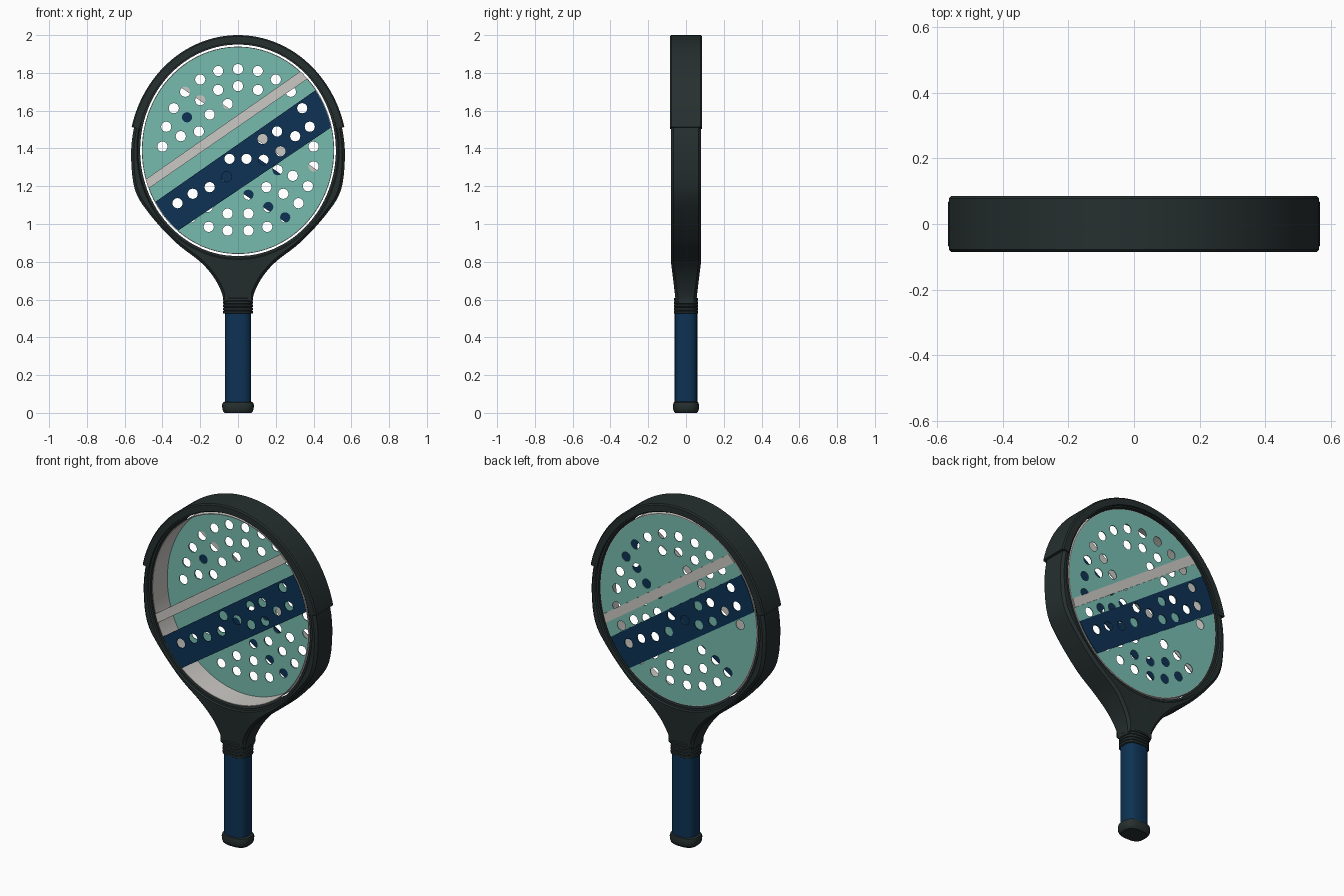
import bpy, bmesh
from math import sin, cos, pi, radians, atan2, copysign
from mathutils import Vector, Matrix

if "Cube" in bpy.data.objects:
    bpy.data.objects.remove(bpy.data.objects["Cube"])


def material(name, rgb):
    m = bpy.data.materials.new(name)
    m.use_nodes = True
    m.diffuse_color = (*rgb, 1)
    m.node_tree.nodes["Principled BSDF"].inputs["Base Color"].default_value = (*rgb, 1)
    return m


BLACK = material("charcoal green", (0.019, 0.028, 0.028))
TEAL = material("sea teal", (0.18, 0.50, 0.43))
NAVY = material("deep navy", (0.004, 0.032, 0.088))
GREY = material("warm light grey", (0.60, 0.58, 0.55))


def add_object(name, mesh, mat, smooth=True):
    obj = bpy.data.objects.new(name, mesh)
    bpy.context.scene.collection.objects.link(obj)
    mesh.materials.clear()
    mesh.materials.append(mat)
    if smooth:
        bpy.ops.object.select_all(action='DESELECT')
        obj.select_set(True)
        bpy.context.view_layer.objects.active = obj
        bpy.ops.object.shade_smooth_by_angle(angle=radians(35))
    return obj


def loft(name, rings, mat, loop=False):
    """Skin closed rings in order; loop them back or cap both ends."""
    bm = bmesh.new()
    rows = [[bm.verts.new(p) for p in ring] for ring in rings]
    n = len(rows[0])
    pairs = list(zip(rows, rows[1:])) + ([(rows[-1], rows[0])] if loop else [])
    for a, b in pairs:
        for i in range(n):
            j = (i + 1) % n
            bm.faces.new((a[i], a[j], b[j], b[i]))
    if not loop:
        bm.faces.new(rows[0])
        bm.faces.new(rows[-1])
    bmesh.ops.recalc_face_normals(bm, faces=bm.faces)
    mesh = bpy.data.meshes.new(name)
    bm.to_mesh(mesh)
    bm.free()
    return add_object(name, mesh, mat)


def sheet(name, outlines, y, mat):
    """Thin upright plate; outlines inside the first one become holes."""
    cu = bpy.data.curves.new(name, 'CURVE')
    cu.dimensions, cu.fill_mode, cu.extrude = '2D', 'BOTH', 0.002
    for pts in outlines:
        sp = cu.splines.new('POLY')
        sp.points.add(len(pts) - 1)
        for p, (x, z) in zip(sp.points, pts):
            p.co = (x, z, 0, 1)
        sp.use_cyclic_u = True
    tmp = bpy.data.objects.new(name + " outline", cu)
    bpy.context.scene.collection.objects.link(tmp)
    deps = bpy.context.evaluated_depsgraph_get()
    mesh = bpy.data.meshes.new_from_object(tmp.evaluated_get(deps))
    bpy.data.objects.remove(tmp)
    mesh.transform(Matrix.Translation((0, y, 0)) @ Matrix.Rotation(pi / 2, 4, 'X'))
    return add_object(name, mesh, mat, smooth=False)


# Head proportions
FACE_Z, FACE_A, FACE_B = 1.39, 0.505, 0.545
RIM_A, RIM_B = 0.518, 0.56
OUT_Z, OUT_A, OUT_B = 1.365, 0.566, 0.62


def ellipse(cz, a, b, deg):
    return Vector((a * cos(radians(deg)), cz + b * sin(radians(deg))))


def catmull(p, steps):
    out = []
    for a, b, c, d in zip(p, p[1:], p[2:], p[3:]):
        for k in range(steps):
            t = k / steps
            out.append(0.5 * (2 * b + (c - a) * t + (2 * a - 5 * b + 4 * c - d) * t * t
                              + (3 * b - a - 3 * c + d) * t ** 3))
    return out


# Teardrop frame, swept around the head and down into the neck
throat = [Vector(p) for p in ((.55, 1.51), (.566, 1.365), (.545, 1.18), (.466, 1.05),
                              (.333, .905), (.2, .80), (.13, .72), (.088, .64),
                              (.076, .58), (.074, .52))]
right = [ellipse(OUT_Z, OUT_A, OUT_B, d) for d in range(87, 0, -3)]
right += catmull(throat, 5) + [throat[-2]]
left = [Vector((-p.x, p.y)) for p in reversed(right)]
outline = [Vector((0, OUT_Z + OUT_B))] + right + [Vector((0, .58))] + left


def half_depth(z):
    t = min(max((z - 0.60) / 0.19, 0), 1)
    return 0.055 + 0.025 * t


stations = []
for i, p in enumerate(outline):
    tangent = (outline[(i + 1) % len(outline)] - outline[i - 1]).normalized()
    normal = Vector((-tangent.y, tangent.x))          # points away from the head centre
    ang = atan2((p.y - FACE_Z) / RIM_B, p.x / RIM_A)
    inner = Vector((RIM_A * cos(ang), FACE_Z + RIM_B * sin(ang)))
    out_dir = (inner - Vector((0, FACE_Z))).normalized()
    lip, crest = inner + out_dir * 0.012, inner + out_dir * 0.018
    bevel = p - normal * 0.014
    d = half_depth(p.y)
    half = [(inner, .072), (lip, .072), (crest, .08), (bevel, d), (p, d - .014)]
    ring = [(q.x, -y, q.y) for q, y in half]
    ring += [(q.x, y, q.y) for q, y in reversed(half)]
    stations.append(ring)
loft("paddle_frame", stations, BLACK, loop=True)

# Edge guard wrapped over the top of the frame
guard_half = [(-.028, .085), (.008, .085), (.015, .078)]
guard_section = [(o, -y) for o, y in guard_half] + [(o, y) for o, y in reversed(guard_half)]
guard = []
for k in range(61):
    deg = 13.5 + 153 * k / 60
    guard.append([(q.x, y, q.y) for o, y in guard_section
                  for q in [ellipse(OUT_Z, OUT_A + o - .002, OUT_B + o, deg)]])
loft("edge_guard", guard, BLACK)

# Pale core wall between the front and back of the head
wall = []
for deg in range(0, 360, 4):
    wall.append([(q.x, y, q.y) for o, y in ((0, -.07), (.004, -.07), (.004, .07), (0, .07))
                 for q in [ellipse(FACE_Z, FACE_A + o, FACE_B + o, deg)]])
loft("core_wall", wall, GREY, loop=True)

# Hole layout: mirrored pairs, one-sided holes and those shared with the band
paired = [(.105, 1.81), (.2, 1.765), (.28, 1.70), (.34, 1.613), (.38, 1.515), (.4, 1.41),
          (.32, 1.11), (.25, 1.035), (.155, .985), (.055, .965), (.105, 1.71),
          (.27, 1.565), (.303, 1.465), (.24, 1.16), (.16, 1.09), (.055, 1.055),
          (.207, 1.49), (.15, 1.195), (.045, 1.345)]
single = [(0, 1.82), (0, 1.73), (-.2, 1.655), (-.055, 1.635), (-.15, 1.58), (.4, 1.305),
          (.37, 1.2), (.29, 1.255), (.21, 1.285), (.055, 1.155)]
band_only = [(.13, 1.45), (.225, 1.385), (.135, 1.34), (-.06, 1.25)]
band_holes = band_only + [(.34, 1.613), (.38, 1.515), (.303, 1.465), (.207, 1.49),
                          (.045, 1.345), (-.045, 1.345), (-.15, 1.195), (-.24, 1.16),
                          (-.32, 1.11)]
face_holes = paired + [(-x, z) for x, z in paired] + single + band_only


def circle(c, r=0.027):
    return [(c[0] + r * cos(k * pi / 10), c[1] + r * sin(k * pi / 10)) for k in range(20)]


def face_arc(start, end, steps=10):
    return [tuple(ellipse(FACE_Z, FACE_A, FACE_B, start + (end - start) * k / steps))
            for k in range(steps + 1)]


# Perforated hitting face
sheet("hitting_face", [face_arc(0, 356, 89)] + [circle(c) for c in face_holes], .068, TEAL)

# Diagonal band and stripe on both sides, turned half round for the back
band = [face_arc(12.8, 35.7) + face_arc(210, 231.2)] + [circle(c) for c in band_holes]
stripe = [face_arc(43.7, 49.7) + face_arc(196.1, 201.5)]
for side, sx, y in (("front", 1, -.07), ("back", -1, .0725)):
    for part, shape, mat in (("band", band, NAVY), ("stripe", stripe, GREY)):
        sheet(f"{side}_{part}", [[(sx * x, z) for x, z in pts] for pts in shape], y, mat)


# Handle parts, stacked from rounded cross-sections
def rounded(z, hx, hy, n=32):
    ring = []
    for k in range(n):
        c, s = cos(2 * pi * k / n), sin(2 * pi * k / n)
        ring.append((copysign(hx * abs(c) ** .7, c), copysign(hy * abs(s) ** .7, s), z))
    return ring


loft("grip", [rounded(z, .070, .060) for z in (.04, .54)], NAVY)
loft("butt_cap", [rounded(z, r, r * .82) for z, r in
                  ((0, .070), (.006, .077), (.02, .083), (.042, .084), (.054, .080), (.06, .070))],
     BLACK)
collar = []
for k in range(5):
    z = .525 + k * .017
    collar += [rounded(z + dz, r, r * .82) for dz, r in
               ((0, .074), (.003, .079), (.013, .079), (.016, .074))]
loft("ribbed_collar", collar, BLACK)
